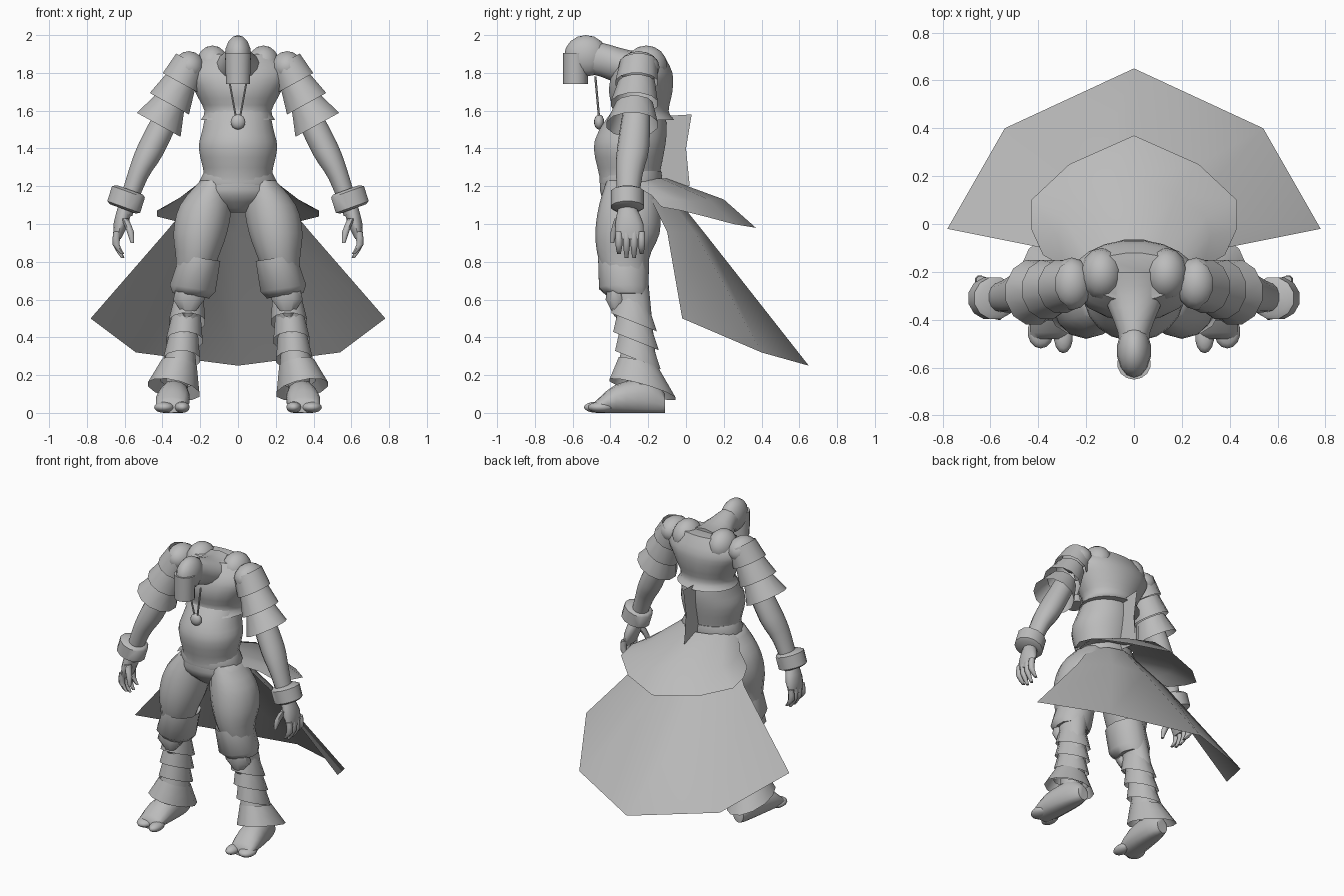
import bpy
import bmesh
import math
from mathutils import Matrix, Vector

old = bpy.data.objects.get("Cube")
if old:
    bpy.data.objects.remove(old, do_unlink=True)

tone = (.5, .5, .5, 1)
grey = bpy.data.materials.new("plain grey")
grey.use_nodes = True
grey.diffuse_color = tone
for node in grey.node_tree.nodes:
    if node.type == 'BSDF_PRINCIPLED':
        node.inputs["Base Color"].default_value = tone


def finish(name, bm):
    """Turn a bmesh into a smooth shaded object that keeps its sharp creases."""
    bmesh.ops.recalc_face_normals(bm, faces=bm.faces)
    mesh = bpy.data.meshes.new(name)
    bm.to_mesh(mesh)
    bm.free()
    mesh.materials.append(grey)
    mesh.shade_smooth()
    mesh.set_sharp_from_angle(angle=math.radians(50))
    obj = bpy.data.objects.new(name, mesh)
    bpy.context.collection.objects.link(obj)


def rounded(rings, steps):
    """Add in-between rings along a smooth curve through the given rings."""
    rings = [Vector(ring) for ring in rings]
    padded = [rings[0]] + rings + [rings[-1]]
    result = []
    for before, start, end, after in zip(padded, padded[1:], padded[2:], padded[3:]):
        for step in range(steps):
            t = step / steps
            curve_in = (end - before) * t * (1 - t) ** 2 / 2
            curve_out = (after - start) * t * t * (1 - t) / 2
            blend = t * t * (3 - 2 * t)
            result.append(start.lerp(end, blend) + curve_in - curve_out)
    return result + [rings[-1]]


def loft(name, rings, sides=14, steps=1, closed=True, mirror=1, tilt=(0, 0), upright=False):
    """Skin elliptic rings given as x, y, z, x radius, y radius.
    Upright rings run along y instead, so y and z trade places."""
    bm = bmesh.new()
    loops = []
    for cx, cy, cz, rx, ry in rounded(rings, steps):
        loop = []
        for i in range(sides):
            angle = math.tau * (i + .5) / sides
            dx, dy = rx * math.cos(angle), ry * math.sin(angle)
            x, y, z = cx + dx, cy + dy, cz + tilt[0] * dx + tilt[1] * dy
            if upright:
                y, z = z, y
            loop.append(bm.verts.new((mirror * x, y, max(z, 0))))
        loops.append(loop)
    for low, high in zip(loops, loops[1:]):
        for i in range(sides):
            bm.faces.new((low[i - 1], low[i], high[i], high[i - 1]))
    if closed:
        bm.faces.new(loops[0])
        bm.faces.new(loops[-1])
    finish(name, bm)


def ball(name, centre, radii, mirror=1):
    """Ellipsoid for rounded parts."""
    bm = bmesh.new()
    bmesh.ops.create_uvsphere(bm, u_segments=14, v_segments=8, radius=1)
    x, y, z = centre
    place = Matrix.Translation((mirror * x, y, z)) @ Matrix.Diagonal((*radii, 1))
    bmesh.ops.transform(bm, matrix=place, verts=bm.verts)
    finish(name, bm)


def sheet(name, rows):
    """Cloth from half rows that run from the centre line to the left edge."""
    bm = bmesh.new()
    grid = []
    for row in rows:
        full = [(-x, y, z) for x, y, z in reversed(row[1:])] + row
        grid.append([bm.verts.new(point) for point in full])
    for upper, lower in zip(grid, grid[1:]):
        for i in range(len(upper) - 1):
            bm.faces.new((upper[i], upper[i + 1], lower[i + 1], lower[i]))
    finish(name, bm)


# Torso: belly and pelvis, the sash, and the short jacket over them
loft("belly", [
    (0, -.3, 1.06, .06, .06), (0, -.3, 1.15, .2, .15), (0, -.3, 1.25, .18, .16),
    (0, -.3, 1.4, .21, .19), (0, -.28, 1.5, .19, .18), (0, -.25, 1.6, .17, .14),
], sides=20, steps=3)
loft("waist_sash", [
    (0, -.29, 1.19, .2, .16), (0, -.29, 1.22, .21, .17), (0, -.29, 1.28, .18, .16),
], sides=20)
loft("jacket", [
    (0, -.24, 1.55, .2, .18), (0, -.24, 1.6, .18, .15), (0, -.24, 1.7, .23, .17),
    (0, -.23, 1.8, .27, .16), (0, -.22, 1.9, .2, .1),
], sides=20, steps=3)

# Neck reaching forward, head and square beard
loft("neck", [
    (0, 1.82, -.2, .15, .1), (0, 1.82, -.3, .13, .1), (0, 1.87, -.45, .07, .09),
    (0, 1.88, -.55, .06, .08),
], steps=3, upright=True)
ball("head", (0, -.53, 1.89), (.072, .115, .11))
loft("beard", [(0, -.585, 1.74, .065, .065), (0, -.585, 1.905, .07, .065)])
ball("pendant", (0, -.46, 1.54), (.04, .027, .04))

# Long coat tail and the shorter flap above it
sheet("coat_tail", [
    [(0, -.1, 1.2), (.1, -.13, 1.2), (.18, -.22, 1.2)],
    [(0, .1, .95), (.22, .05, .95), (.38, -.1, .96)],
    [(0, .65, .25), (.54, .4, .32), (.78, -.02, .5)],
])
sheet("coat_flap", [
    [(0, -.1, 1.24), (.1, -.13, 1.24), (.15, -.2, 1.24), (.19, -.25, 1.23), (.19, -.3, 1.22)],
    [(0, .2, 1.13), (.17, .12, 1.13), (.3, .03, 1.12), (.32, -.05, 1.13), (.29, -.18, 1.15)],
    [(0, .37, .98), (.27, .25, 1), (.43, .1, 1.04), (.43, -.02, 1.07), (.38, -.13, 1.09)],
])

# Upright fold of cloth at the middle of the back
fold = bmesh.new()
outline = [(-.14, 1.57), (.03, 1.58), (0, 1.4), (.02, 1.2), (-.14, 1.22)]
fold.faces.new([fold.verts.new((0, y, z)) for y, z in outline])
finish("back_fold", fold)


def build_side(label, mirror):
    """One arm and one leg, with the clothing on them."""
    def limb(name, rings, **options):
        loft(label + name, rings, mirror=mirror, **options)

    def lump(name, centre, radii):
        ball(label + name, centre, radii, mirror)

    limb("pendant_cord", [(.05, -.48, 1.78, .006, .006), (.01, -.46, 1.56, .006, .006)], sides=6)

    # Shoulder and sleeve tiers that widen towards the hem
    lump("shoulder_hump", (.135, -.21, 1.84), (.09, .11, .105))
    lump("shoulder", (.26, -.25, 1.83), (.085, .11, .085))
    for tier in range(3):
        rings = []
        for along, radius in ((tier / 3, .08), ((tier + 1) / 3, .095 + tier / 80)):
            rings.append((.25 + .17 * along, -.25 - .035 * along, 1.86 - .335 * along,
                          radius, radius + .02))
        limb("sleeve_tier_" + "abc"[tier], rings, sides=12, closed=False, tilt=(.55, 0))

    # Bare arm and thick wrist cuff
    limb("arm", [
        (.35, -.26, 1.62, .06, .07), (.46, -.28, 1.4, .065, .085),
        (.53, -.3, 1.26, .05, .07), (.6, -.31, 1.06, .04, .05),
    ], steps=3, tilt=(.5, 0))
    limb("wrist_cuff", [
        (.57, -.31, 1.18, .07, .07), (.58, -.31, 1.17, .09, .09),
        (.605, -.31, 1.09, .09, .09), (.61, -.31, 1.08, .07, .07),
    ], sides=12, tilt=(.36, 0))

    # Hand with four fingers and a thumb
    limb("palm", [
        (.6, -.31, 1.08, .04, .05), (.62, -.3, 1, .04, .075), (.64, -.3, .92, .02, .07),
    ], steps=2)
    for index, finger in enumerate(("index", "middle", "ring", "little")):
        y = -.355 + .04 * index
        tip = .84 - .02 * (finger in ("middle", "ring"))
        limb(finger + "_finger", [
            (.64, y, .96, .02, .02), (.645, y, .89, .02, .02), (.61, y, tip, .01, .01),
        ], sides=8, steps=2)
    limb("thumb", [
        (.6, -.35, 1.03, .02, .03), (.57, -.38, .96, .02, .02), (.56, -.39, .9, .01, .01),
    ], sides=8, steps=2)

    # Baggy thigh narrowing to the shin
    limb("leg", [
        (.12, -.3, 1.23, .08, .12), (.17, -.3, 1.1, .14, .16), (.2, -.31, .95, .145, .17),
        (.22, -.33, .8, .11, .13), (.26, -.29, .6, .08, .1), (.33, -.22, .1, .06, .08),
    ], steps=3)

    # Knee guard with a pointed pad under it
    limb("knee_guard", [
        (.22, -.33, .78, .1, .11), (.2, -.33, .82, .11, .14), (.24, -.33, .66, .125, .135),
        (.25, -.31, .62, .1, .11),
    ], sides=12, tilt=(.15, 0))
    limb("knee_pad", [
        (.26, -.37, .67, .07, .05), (.26, -.37, .6, .09, .06), (.265, -.36, .51, .02, .02),
    ], sides=8)

    # Overlapping shin bands that drop towards the back
    for band in range(4):
        x, y, z = .26 + band / 70, -.285 + band / 100, .6 - band / 10
        limb("shin_band_" + "abcd"[band], [
            (x, y, z, .08, .09), (x + .01, y + .01, z - .12, .1, .125),
        ], sides=12, closed=False, tilt=(0, -.4))

    # Flared ankle cuff
    limb("ankle_cuff", [
        (.31, -.25, .26, .095, .11), (.34, -.23, .125, .14, .18),
    ], sides=12, steps=2, closed=False, tilt=(.2, -.28))

    # Foot with a separate big toe
    limb("foot", [
        (.325, .05, -.11, .04, .05), (.33, .08, -.2, .07, .1), (.345, .07, -.37, .09, .08),
        (.355, .03, -.48, .08, .03),
    ], steps=3, upright=True)
    lump("big_toe", (.295, -.47, .03), (.04, .07, .03))
    lump("small_toes", (.39, -.45, .03), (.055, .07, .03))


for label, mirror in (("left_", 1), ("right_", -1)):
    build_side(label, mirror)
